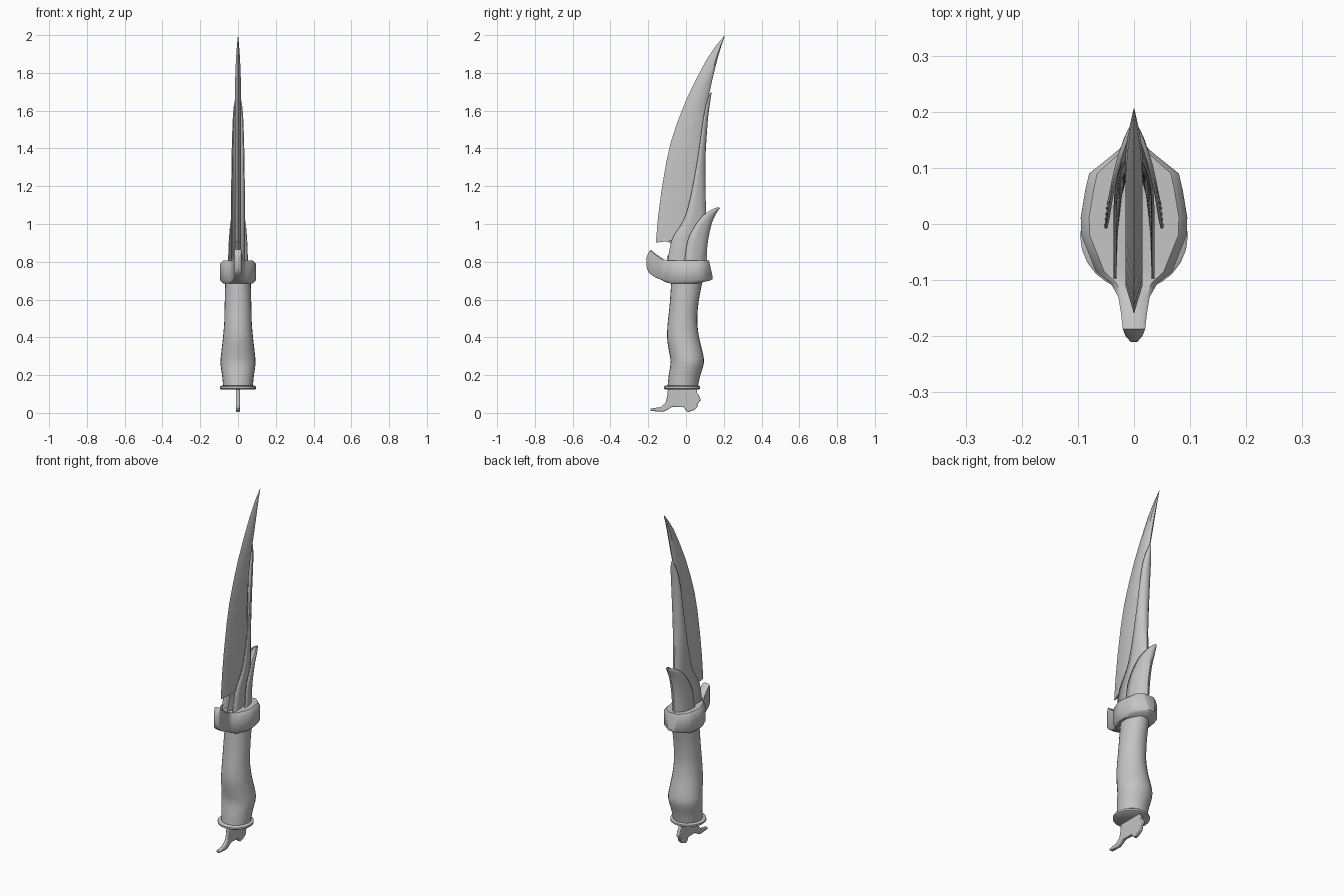
import bpy, bmesh, math

old = bpy.data.objects.get("Cube")
if old:
    bpy.data.objects.remove(old, do_unlink=True)

steel = bpy.data.materials.new("plain_grey")
steel.use_nodes = True
grey = (0.55, 0.55, 0.55, 1)
steel.diffuse_color = grey
steel.node_tree.nodes["Principled BSDF"].inputs["Base Color"].default_value = grey


def finish(name, bm, angle=40):
    bmesh.ops.recalc_face_normals(bm, faces=bm.faces)
    mesh = bpy.data.meshes.new(name)
    bm.to_mesh(mesh)
    bm.free()
    obj = bpy.data.objects.new(name, mesh)
    bpy.context.collection.objects.link(obj)
    mesh.materials.append(steel)
    bpy.ops.object.select_all(action='DESELECT')
    obj.select_set(True)
    bpy.context.view_layer.objects.active = obj
    bpy.ops.object.shade_smooth_by_angle(angle=math.radians(angle))
    return obj


def loft(name, sections, closed=True, angle=40):
    """Skin a list of equal-length point rings."""
    bm = bmesh.new()
    rings = [[bm.verts.new(p) for p in s] for s in sections]
    n = len(rings[0])
    for a, b in zip(rings, rings[1:]):
        for i in range(n if closed else n - 1):
            j = (i + 1) % n
            bm.faces.new((a[i], a[j], b[j], b[i]))
    if closed:
        bm.faces.new(rings[0])
        bm.faces.new(rings[-1])
    return finish(name, bm, angle)


def oval(z, front, back, half, n=24):
    mid, r = (front + back) / 2, (back - front) / 2
    return [(half * math.cos(math.tau * i / n), mid + r * math.sin(math.tau * i / n), z)
            for i in range(n)]


def wrap(z, front, back, half, n=8):
    """Open U section curving around the back of the blade."""
    return [(half * math.cos(math.pi * i / n),
             front + (back - front) * math.sin(math.pi * i / n), z) for i in range(n + 1)]


def smooth_rows(rows, steps=4):
    """Catmull-Rom resampling of a station table."""
    out = []
    for i in range(len(rows) - 1):
        quad = [rows[max(i - 1, 0)], rows[i], rows[i + 1], rows[min(i + 2, len(rows) - 1)]]
        for k in range(steps):
            t = k / steps
            out.append([b + t / 2 * (c - a + t * (2*a - 5*b + 4*c - d + t * (3*(b - c) + d - a)))
                        for a, b, c, d in zip(*quad)])
    return out + [rows[-1]]


def shell(name, rows):
    obj = loft(name, [wrap(*r) for r in smooth_rows(rows)], closed=False)
    mod = obj.modifiers.new("thickness", 'SOLIDIFY')
    mod.thickness = 0.005
    mod.offset = 0


# Blade: edge height, edge y, spine height, spine y
def blade_section(zf, front, zb, back):
    d = back - front
    half = min(0.015, d * 0.2)
    cut = min(0.05, d * 0.4)
    zc = zf + (zb - zf) * cut / d
    side = [(half, front + cut, zc), (half, back - d * 0.15, zb)]
    rest = [(-x, y, z) for x, y, z in reversed(side)]
    return [(0, front, zf)] + side + [(0, back, zb)] + rest

stations = [
    (0.79, -0.10, 0.79, 0.10), (0.83, -0.10, 0.83, 0.10), (0.865, -0.08, 0.86, 0.10),
    (0.90, -0.08, 0.89, 0.10), (0.92, -0.11, 0.92, 0.10), (0.905, -0.16, 0.94, 0.10),
    (1.05, -0.147, 1.05, 0.09), (1.18, -0.13, 1.18, 0.09), (1.33, -0.105, 1.33, 0.09),
    (1.44, -0.08, 1.44, 0.093), (1.55, -0.043, 1.55, 0.10), (1.66, 0.0, 1.66, 0.115),
    (1.77, 0.053, 1.77, 0.14), (1.88, 0.112, 1.88, 0.167), (1.95, 0.16, 1.95, 0.188),
    (2.0, 0.203, 2.0, 0.206)]
loft("blade", [blade_section(*s) for s in stations], angle=50)

# Thin covers around the back: height, front y, back y, half width
shell("spine_cover", [
    (0.79, -0.10, 0.11, 0.034), (0.92, -0.075, 0.108, 0.034), (1.02, -0.015, 0.105, 0.034),
    (1.13, 0.02, 0.102, 0.034), (1.34, 0.06, 0.10, 0.032), (1.55, 0.09, 0.113, 0.026),
    (1.64, 0.108, 0.124, 0.018), (1.70, 0.128, 0.133, 0.004)])
shell("rear_fang", [
    (0.79, -0.01, 0.10, 0.051), (0.92, 0.01, 0.115, 0.046), (1.01, 0.058, 0.135, 0.038),
    (1.06, 0.105, 0.158, 0.027), (1.085, 0.15, 0.174, 0.012), (1.09, 0.17, 0.178, 0.003)])


# Guard with front hook: y, half width, bottom, top
def guard_section(y, half, low, high):
    b = min(half, (high - low) / 2) * 0.25
    right = [(half - b, low), (half, low + b), (half, high - b), (half - b, high)]
    return [(x, y, z) for x, z in right + [(-x, z) for x, z in reversed(right)]]

loft("guard", [guard_section(*s) for s in [
    (-0.21, 0.006, 0.78, 0.825), (-0.20, 0.015, 0.75, 0.85), (-0.187, 0.02, 0.738, 0.868),
    (-0.16, 0.023, 0.72, 0.845), (-0.13, 0.028, 0.708, 0.825), (-0.105, 0.042, 0.695, 0.812),
    (-0.085, 0.068, 0.69, 0.81), (-0.02, 0.094, 0.69, 0.81), (0.012, 0.095, 0.69, 0.81),
    (0.06, 0.087, 0.69, 0.81), (0.09, 0.08, 0.697, 0.81), (0.122, 0.04, 0.703, 0.81),
    (0.132, 0.028, 0.707, 0.765), (0.14, 0.02, 0.712, 0.73)]], angle=45)

# Grip: height, front y, back y, half width
grip = [(0.14, -0.098, 0.062, 0.078), (0.20, -0.092, 0.075, 0.084), (0.27, -0.082, 0.095, 0.093),
        (0.33, -0.09, 0.087, 0.088), (0.40, -0.10, 0.07, 0.08), (0.48, -0.097, 0.06, 0.073),
        (0.56, -0.088, 0.063, 0.071), (0.64, -0.082, 0.075, 0.069), (0.70, -0.078, 0.088, 0.068)]
loft("grip", [oval(*r) for r in smooth_rows(grip, 3)])

# Collar below the grip
loft("collar", [oval(*r) for r in [
    (0.128, -0.11, 0.068, 0.09), (0.133, -0.117, 0.075, 0.096),
    (0.143, -0.117, 0.075, 0.096), (0.148, -0.11, 0.068, 0.088)]])

# Flat pommel claw
outline = [(-0.095, 0.135), (-0.10, 0.09), (-0.108, 0.058), (-0.135, 0.035), (-0.19, 0.026),
           (-0.185, 0.014), (-0.12, 0.01), (-0.098, 0.02), (-0.075, 0.036), (-0.01, 0.034),
           (0.0, 0.015), (0.012, 0.008), (0.045, 0.02), (0.06, 0.035), (0.063, 0.055),
           (0.078, 0.07), (0.07, 0.095), (0.058, 0.11), (0.056, 0.135)]
bm = bmesh.new()
plate = bm.faces.new([bm.verts.new((-0.01, y, max(z, 0))) for y, z in outline])
push = bmesh.ops.extrude_face_region(bm, geom=[plate])
bmesh.ops.translate(bm, vec=(0.02, 0, 0),
                    verts=[v for v in push["geom"] if isinstance(v, bmesh.types.BMVert)])
pommel = finish("pommel_claw", bm)
bevel = pommel.modifiers.new("soft_edge", 'BEVEL')
bevel.width = 0.004
bevel.segments = 2
bevel.limit_method = 'ANGLE'
bevel.angle_limit = math.radians(60)

# Stand the lowest point on the ground
for obj in bpy.context.collection.objects:
    if obj.type == 'MESH' and steel.name in obj.data.materials:
        obj.location.z -= 0.004
